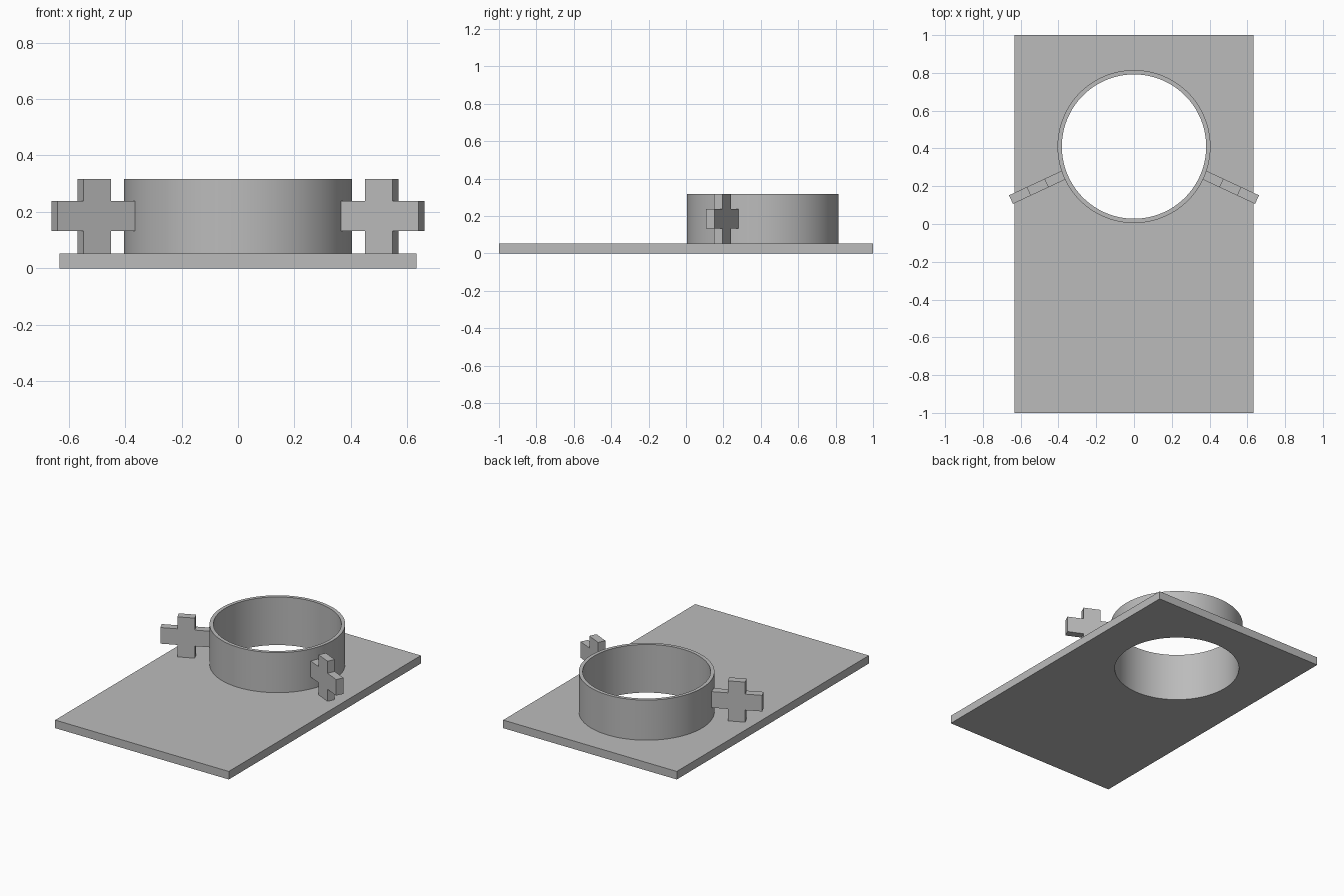
import bpy, bmesh, math
from mathutils import Matrix, Vector

cube = bpy.data.objects.get("Cube")
if cube:
    bpy.data.objects.remove(cube, do_unlink=True)

WIDTH, LENGTH, THICK = 1.266, 2.0, 0.053
TOP = 0.317
RING_Y, R_OUT, R_IN, SEGMENTS = 0.41, 0.405, 0.382, 128

grey = bpy.data.materials.new("plain grey")
grey.use_nodes = True
colour = (0.5, 0.5, 0.5, 1)
grey.diffuse_color = colour
grey.node_tree.nodes["Principled BSDF"].inputs["Base Color"].default_value = colour


def add_object(name, bm):
    bmesh.ops.recalc_face_normals(bm, faces=bm.faces)
    mesh = bpy.data.meshes.new(name)
    bm.to_mesh(mesh)
    bm.free()
    mesh.materials.append(grey)
    obj = bpy.data.objects.new(name, mesh)
    bpy.context.collection.objects.link(obj)
    return obj


def smooth(obj):
    bpy.ops.object.select_all(action='DESELECT')
    obj.select_set(True)
    bpy.context.view_layer.objects.active = obj
    bpy.ops.object.shade_smooth_by_angle(angle=math.radians(30))


# Base plate
bm = bmesh.new()
bmesh.ops.create_cube(bm, size=1)
bmesh.ops.scale(bm, vec=(WIDTH, LENGTH, THICK), verts=bm.verts)
bmesh.ops.translate(bm, vec=(0, 0, THICK / 2), verts=bm.verts)
plate = add_object("base_plate", bm)

# Round hole through the plate
bm = bmesh.new()
bmesh.ops.create_cone(bm, cap_ends=True, segments=SEGMENTS, radius1=R_IN,
                      radius2=R_IN, depth=1,
                      matrix=Matrix.Translation((0, RING_Y, 0)))
cutter = add_object("hole_cutter", bm)
cutter.hide_render = True
cut = plate.modifiers.new("hole", 'BOOLEAN')
cut.operation = 'DIFFERENCE'
cut.solver = 'EXACT'
cut.object = cutter
bpy.context.view_layer.objects.active = plate
bpy.ops.object.modifier_apply(modifier=cut.name)
bpy.data.objects.remove(cutter, do_unlink=True)
smooth(plate)

# Collar ring: a rectangular section spun around the hole
bm = bmesh.new()
section = [(R_IN, THICK), (R_OUT, THICK), (R_OUT, TOP), (R_IN, TOP)]
verts = [bm.verts.new((r, RING_Y, z)) for r, z in section]
edges = [bm.edges.new((verts[i - 1], verts[i])) for i in range(4)]
bmesh.ops.spin(bm, geom=verts + edges, cent=(0, RING_Y, 0), axis=(0, 0, 1),
               angle=math.tau, steps=SEGMENTS, use_duplicate=False)
bmesh.ops.remove_doubles(bm, verts=bm.verts, dist=0.0001)
smooth(add_object("collar_ring", bm))

# Cross-shaped side handles: an extruded plus outline
A, ARM, UP, DEPTH = 0.053, 0.156, (TOP - THICK) / 2, 0.05
quarter = [(ARM, A), (A, A), (A, UP)]
half = quarter + [(-x, z) for x, z in reversed(quarter)]
outline = half + [(-x, -z) for x, z in half]

for side, name in ((1, "left_cross_handle"), (-1, "right_cross_handle")):
    bm = bmesh.new()
    face = bm.faces.new([bm.verts.new((x, -DEPTH / 2, z)) for x, z in outline])
    new = bmesh.ops.extrude_face_region(bm, geom=[face])["geom"]
    bmesh.ops.translate(bm, vec=Vector((0, DEPTH, 0)),
                        verts=[v for v in new if isinstance(v, bmesh.types.BMVert)])
    place = (Matrix.Translation((side * 0.51, 0.195, THICK + UP))
             @ Matrix.Rotation(math.radians(-25 * side), 4, 'Z'))
    bmesh.ops.transform(bm, matrix=place, verts=bm.verts)
    add_object(name, bm)
